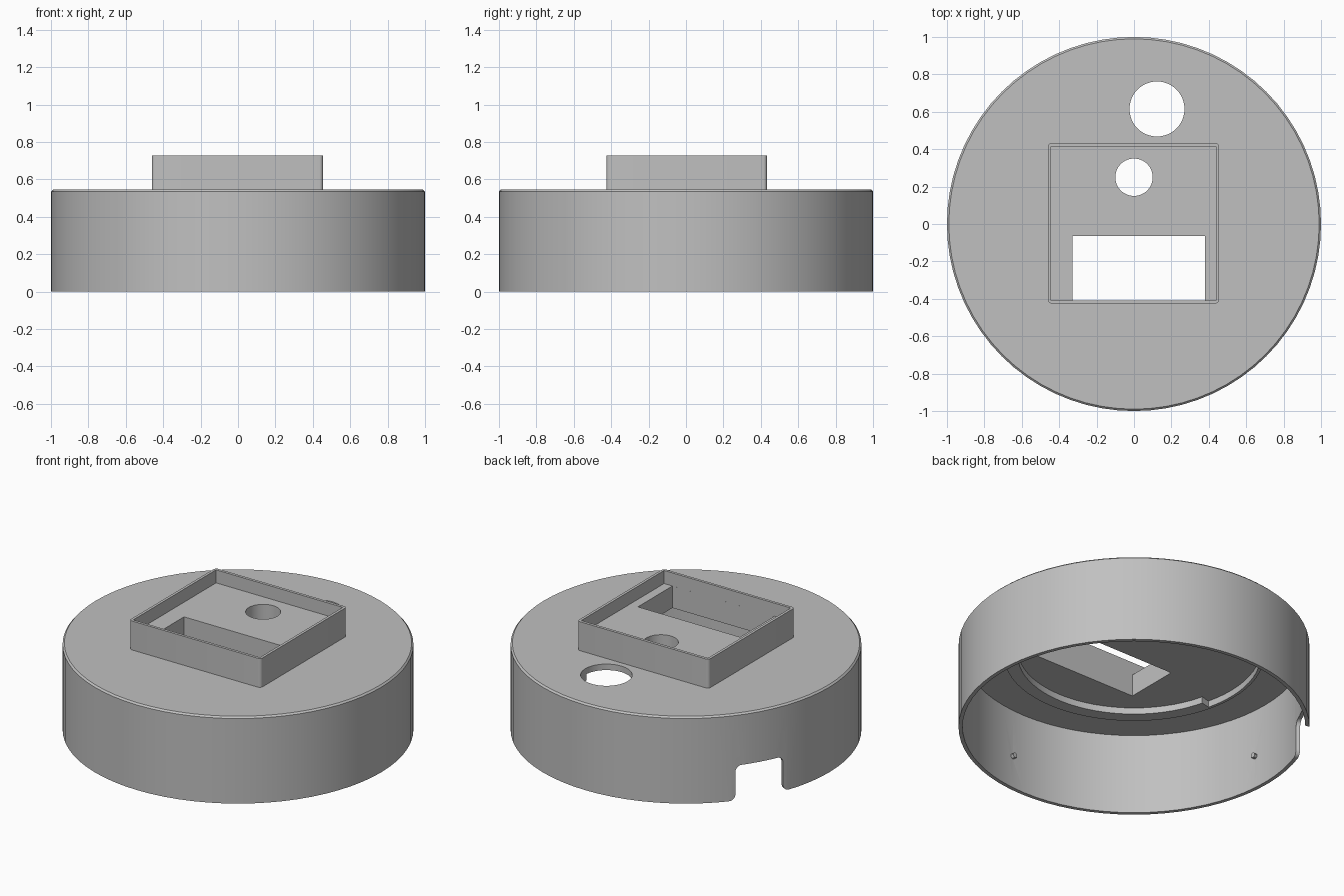
import bpy, bmesh
from math import sin, cos, radians
from mathutils import Matrix

default = bpy.data.objects.get("Cube")
if default:
    bpy.data.objects.remove(default, do_unlink=True)

# One grey plastic
grey = bpy.data.materials.new("grey_plastic")
grey.use_nodes = True
COLOUR = (0.53, 0.53, 0.53, 1)
grey.diffuse_color = COLOUR
for node in grey.node_tree.nodes:
    if node.type == 'BSDF_PRINCIPLED':
        node.inputs["Base Color"].default_value = COLOUR


def arc(cx, cy, r, a0, a1, n):
    return [(cx + r * cos(radians(a0 + (a1 - a0) * i / n)),
             cy + r * sin(radians(a0 + (a1 - a0) * i / n))) for i in range(n + 1)]


def circle(r, cx=0, cy=0, n=72):
    return arc(cx, cy, r, 0, 360, n)[:-1]


def rectangle(x0, x1, y0, y1):
    return [(x0, y0), (x1, y0), (x1, y1), (x0, y1)]


def rounded(x0, x1, y0, y1, r):
    return (arc(x1 - r, y1 - r, r, 0, 90, 5) + arc(x0 + r, y1 - r, r, 90, 180, 5)
            + arc(x0 + r, y0 + r, r, 180, 270, 5) + arc(x1 - r, y0 + r, r, 270, 360, 5))


def loft(name, layers, matrix=None):
    """Closed solid through matching outlines, given as (outline, z) pairs."""
    bm = bmesh.new()
    loops = [[bm.verts.new((x, y, z)) for x, y in pts] for pts, z in layers]
    n = len(loops[0])
    for low, high in zip(loops, loops[1:]):
        for i in range(n):
            j = (i + 1) % n
            bm.faces.new((low[i], low[j], high[j], high[i]))
    bm.faces.new(loops[0][::-1])
    bm.faces.new(loops[-1])
    if matrix:
        bm.transform(matrix)
    bmesh.ops.recalc_face_normals(bm, faces=bm.faces)
    mesh = bpy.data.meshes.new(name)
    bm.to_mesh(mesh)
    bm.free()
    mesh.materials.append(grey)
    ob = bpy.data.objects.new(name, mesh)
    bpy.context.collection.objects.link(ob)
    return ob


def prism(name, outline, z0, z1, matrix=None):
    return loft(name, [(outline, z0), (outline, z1)], matrix)


def combine(target, other, operation='DIFFERENCE'):
    other.hide_render = True
    mod = target.modifiers.new("combine", 'BOOLEAN')
    mod.operation = operation
    mod.solver = 'EXACT'
    mod.object = other
    bpy.context.view_layer.objects.active = target
    bpy.ops.object.modifier_apply(modifier=mod.name)
    bpy.data.objects.remove(other, do_unlink=True)


HEIGHT, CEILING, FLOOR, FRAME_TOP = 0.545, 0.507, 0.645, 0.727
INNER = 0.977

# Round housing, open underneath, with a small chamfer on top
housing = loft("housing", [(circle(1), 0), (circle(1), HEIGHT - 0.01),
                           (circle(0.99), HEIGHT)])
combine(housing, prism("cavity", circle(INNER), -0.1, CEILING))

# Square raised frame with a recessed floor
combine(housing, prism("frame", rounded(-0.46, 0.455, -0.425, 0.433, 0.02),
                       CEILING + 0.01, FRAME_TOP), 'UNION')
combine(housing, prism("recess", rectangle(-0.443, 0.438, -0.408, 0.415),
                       FLOOR, 0.9))

# Locating ring under the ceiling, thinner along the cable side
ring = prism("ring", circle(0.74), CEILING - 0.04, CEILING + 0.012)
combine(ring, prism("ring_bore", circle(0.662), 0.3, 0.7))
combine(ring, prism("ring_relief", [(0, 0)] + arc(0, 0, 0.722, 106, 194, 18), 0.3, 0.7))
combine(housing, ring, 'UNION')

# Through openings: window, small hole and large hole
combine(housing, prism("window", rectangle(-0.33, 0.38, -0.4079, -0.065), 0.3, 0.7))
combine(housing, prism("small_hole", circle(0.1, 0, 0.25, 48), 0.3, 0.7))
combine(housing, prism("large_hole", circle(0.147, 0.123, 0.615, 48), 0.3, 0.7))

# Cable notch in the wall, with rounded top corners and flared feet
w, top, r = 0.15, 0.22, 0.04
half = ([(w + r, -0.05)] + arc(w + r, r, r, 270, 180, 6)
        + arc(w - r, top - r, r, 0, 90, 6))
outline = half + [(-x, z) for x, z in reversed(half)]
turn = Matrix.Rotation(radians(240), 4, 'Z') @ Matrix.Rotation(radians(90), 4, 'X')
combine(housing, prism("cable_notch", outline, 0.8, 1.2, turn))

# Four small snap pegs on the inside of the wall
for k in range(4):
    turn = Matrix.Rotation(radians(5 + 90 * k), 4, 'Z') @ Matrix.Translation((0, 0, 0.205)) \
        @ Matrix.Rotation(radians(90), 4, 'Y')
    peg = loft("snap_peg", [(circle(0.016, n=12), INNER - 0.02),
                            (circle(0.016, n=12), INNER + 0.01)], turn)
    combine(housing, peg, 'UNION')

bpy.ops.object.select_all(action='DESELECT')
housing.select_set(True)
bpy.context.view_layer.objects.active = housing
bpy.ops.object.shade_smooth_by_angle(angle=radians(30))
